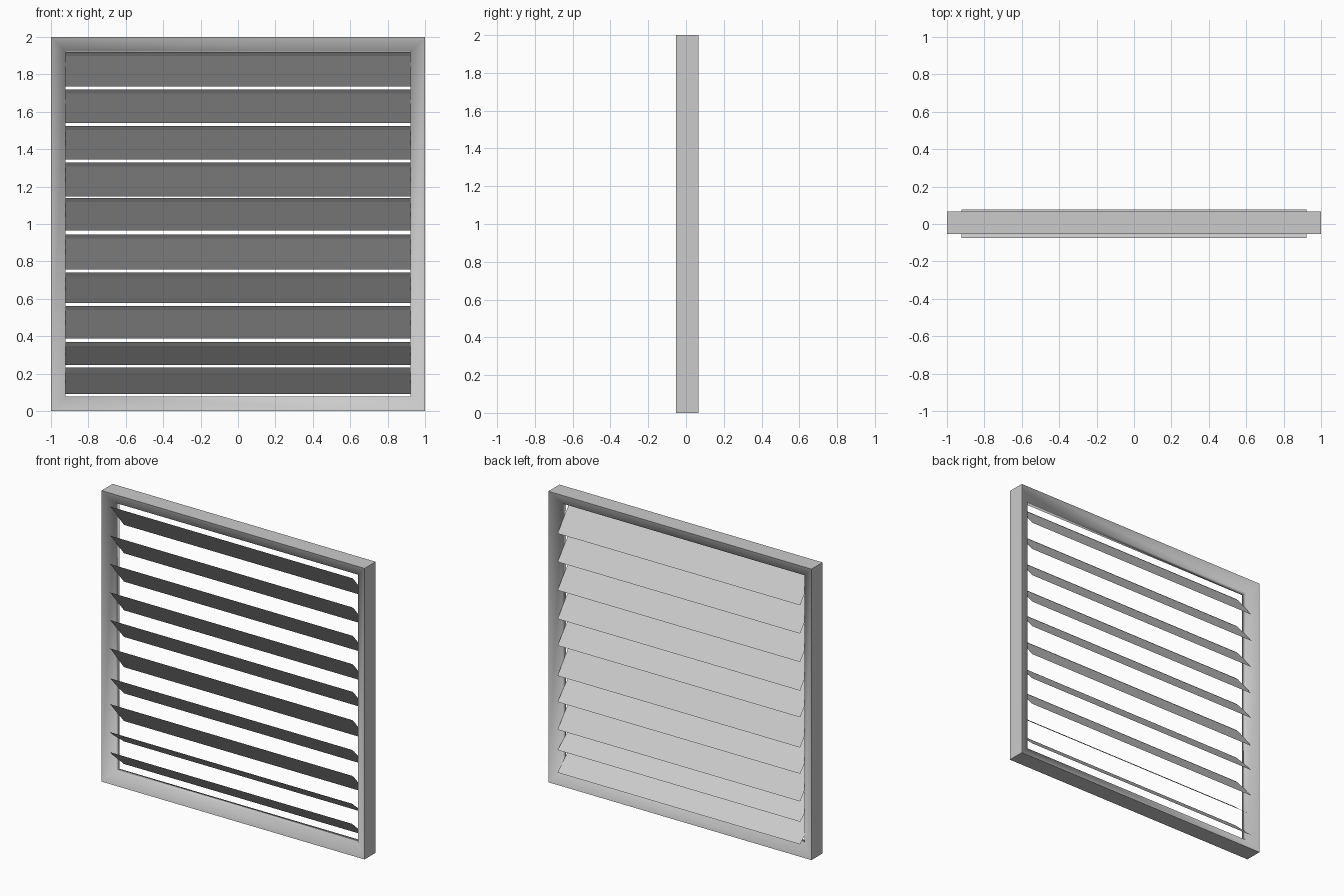
import bpy, math

if "Cube" in bpy.data.objects:
    bpy.data.objects.remove(bpy.data.objects["Cube"])


def make_mesh(name, verts, faces):
    mesh = bpy.data.meshes.new(name)
    mesh.from_pydata(verts, [], faces)
    mesh.update()
    obj = bpy.data.objects.new(name, mesh)
    bpy.context.collection.objects.link(obj)
    return obj


def smooth(obj, degrees):
    bpy.ops.object.select_all(action='DESELECT')
    obj.select_set(True)
    bpy.context.view_layer.objects.active = obj
    bpy.ops.object.shade_smooth_by_angle(angle=math.radians(degrees))


# Mitred square frame: a profile of (half width, y) swept round four corners
FRONT, BACK = -0.054, 0.066
profile = [(1.0, FRONT), (1.0, BACK), (0.922, 0.028), (0.922, -0.016)]
corners = [(-1, -1), (1, -1), (1, 1), (-1, 1)]
n = len(profile)
verts = [(sx * r, y, 1 + sz * r) for sx, sz in corners for r, y in profile]
faces = []
for c in range(4):
    d = (c + 1) % 4
    for p in range(n):
        q = (p + 1) % n
        faces.append((c * n + p, d * n + p, d * n + q, c * n + q))
frame = make_mesh("frame", verts, faces)
smooth(frame, 65)

# Thin sheet slats: top edge leans out at the front, bottom edge at the back
W = 0.922
slats = [(1.92, 1.735), (1.72, 1.54), (1.525, 1.345), (1.33, 1.148),
         (1.14, 0.965), (0.945, 0.757), (0.74, 0.577), (0.562, 0.387),
         (0.37, 0.247), (0.232, 0.092)]
for i, (top, bottom) in enumerate(slats):
    section = [(-0.076, top), (-0.053, top - 0.022), (0.078, bottom)]
    verts = [(x, y, z) for y, z in section for x in (-W, W)]
    make_mesh(f"slat_{i + 1}", verts, [(0, 2, 3, 1), (2, 4, 5, 3)])
